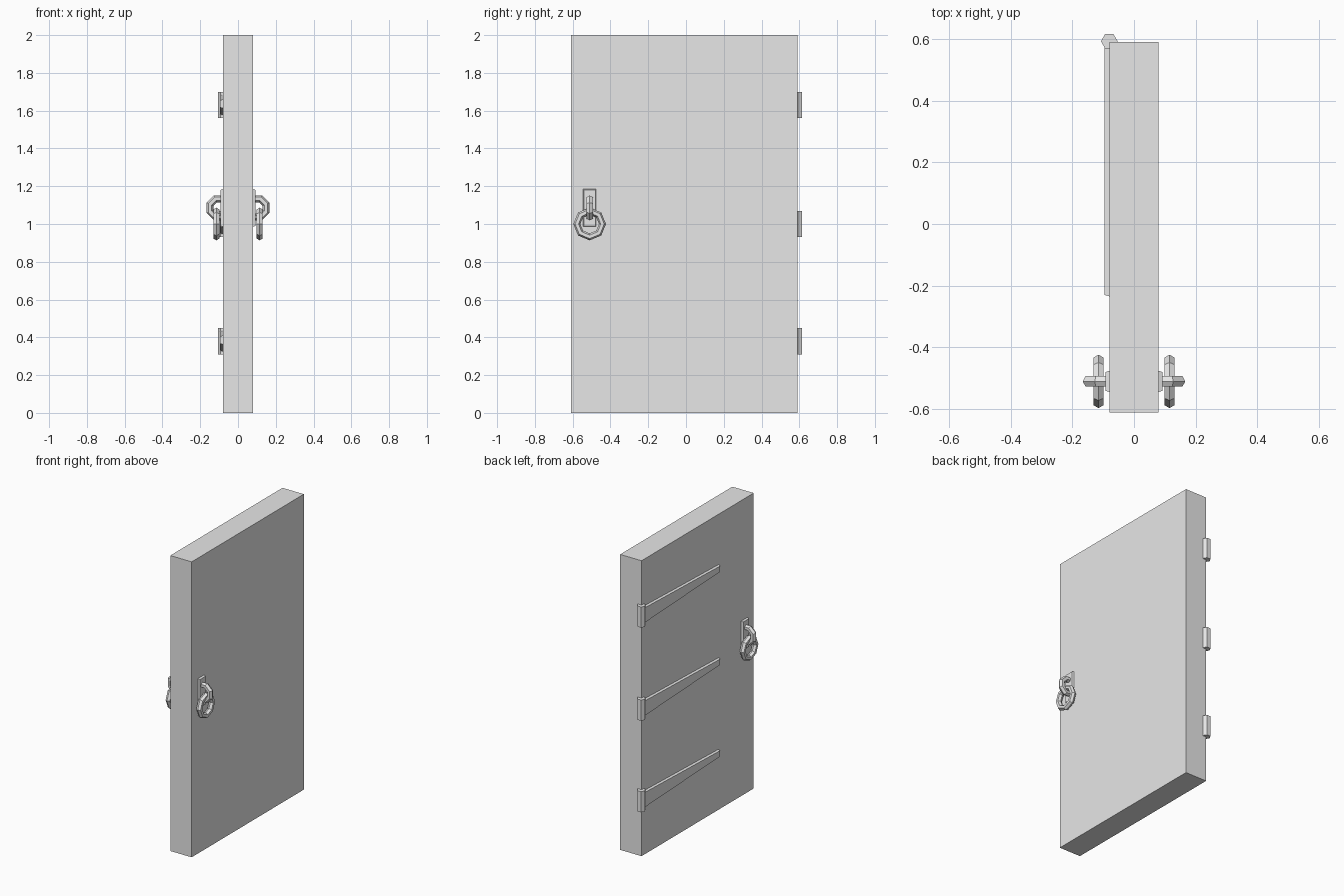
import bpy, bmesh, math
from mathutils import Vector, Matrix

cube = bpy.data.objects.get("Cube")
if cube:
    bpy.data.objects.remove(cube, do_unlink=True)

gray = bpy.data.materials.new("plain_gray")
gray.use_nodes = True
gray.diffuse_color = (0.8, 0.8, 0.8, 1)
gray.node_tree.nodes["Principled BSDF"].inputs["Base Color"].default_value = (0.8, 0.8, 0.8, 1)


def finish(name, bm):
    bmesh.ops.recalc_face_normals(bm, faces=bm.faces)
    mesh = bpy.data.meshes.new(name)
    bm.to_mesh(mesh)
    bm.free()
    mesh.materials.append(gray)
    obj = bpy.data.objects.new(name, mesh)
    bpy.context.collection.objects.link(obj)
    return obj


def box(name, center, size):
    bm = bmesh.new()
    bmesh.ops.create_cube(bm, size=1, matrix=Matrix.Translation(center) @ Matrix.Diagonal((*size, 1)))
    return finish(name, bm)


def raised_plate(name, outline, x_base, x_face, inset):
    """Flat (y, z) outline raised along x, with a narrower outer face."""
    bm = bmesh.new()
    mid = sum((Vector(p) for p in outline), Vector((0, 0))) / len(outline)
    base, face = [], []
    for y, z in outline:
        base.append(bm.verts.new((x_base, y, z)))
        face.append(bm.verts.new((x_face, y - math.copysign(inset, y - mid.x),
                                  z - math.copysign(inset, z - mid.y))))
    bm.faces.new(base)
    bm.faces.new(face)
    n = len(outline)
    for i in range(n):
        j = (i + 1) % n
        bm.faces.new((base[i], base[j], face[j], face[i]))
    return finish(name, bm)


def ring(name, center, u, v, major, minor, turn):
    """Eight-sided ring of six-sided bar lying in the u, v plane."""
    bm = bmesh.new()
    u, v = Vector(u), Vector(v)
    axis = u.cross(v)
    loops = []
    for i in range(8):
        a = math.tau * i / 8 + turn
        out = u * math.cos(a) + v * math.sin(a)
        loops.append([bm.verts.new(Vector(center) + out * (major + minor * math.cos(b)) + axis * minor * math.sin(b))
                      for b in (math.tau * k / 6 for k in range(6))])
    for i in range(8):
        p, q = loops[i], loops[(i + 1) % 8]
        for k in range(6):
            m = (k + 1) % 6
            bm.faces.new((p[k], p[m], q[m], q[k]))
    return finish(name, bm)


# Door slab
box("door_slab", (0, -0.01, 1), (0.16, 1.2, 2))

# Strap hinges: hexagonal barrel and tapering strap
for label, z in (("lower", 0.38), ("middle", 1.0), ("upper", 1.63)):
    bm = bmesh.new()
    bmesh.ops.create_cone(bm, cap_ends=True, segments=6, radius1=0.027, radius2=0.027, depth=0.14,
                          matrix=Matrix.Translation((-0.08, 0.592, z)) @ Matrix.Rotation(math.pi / 2, 4, "Z"))
    finish(label + "_hinge_barrel", bm)
    raised_plate(label + "_hinge_strap",
                 [(0.58, z - 0.055), (0.58, z + 0.055), (-0.235, z + 0.03), (-0.235, z - 0.018)],
                 -0.078, -0.095, 0.005)

# Handles on both faces: back plate, staple and pull ring
for label, s in (("left", 1), ("right", -1)):
    raised_plate(label + "_handle_plate",
                 [(-0.545, 0.985), (-0.475, 0.985), (-0.475, 1.185), (-0.545, 1.185)],
                 s * 0.078, s * 0.093, 0.005)
    ring(label + "_handle_staple", (s * 0.1, -0.51, 1.085), (1, 0, 0), (0, 0, 1),
         0.052, 0.0195, math.pi / 8)
    ring(label + "_pull_ring", (s * 0.115, -0.51, 1.0), (0, 1, 0), (0, 0, 1),
         0.068, 0.0185, 0)
